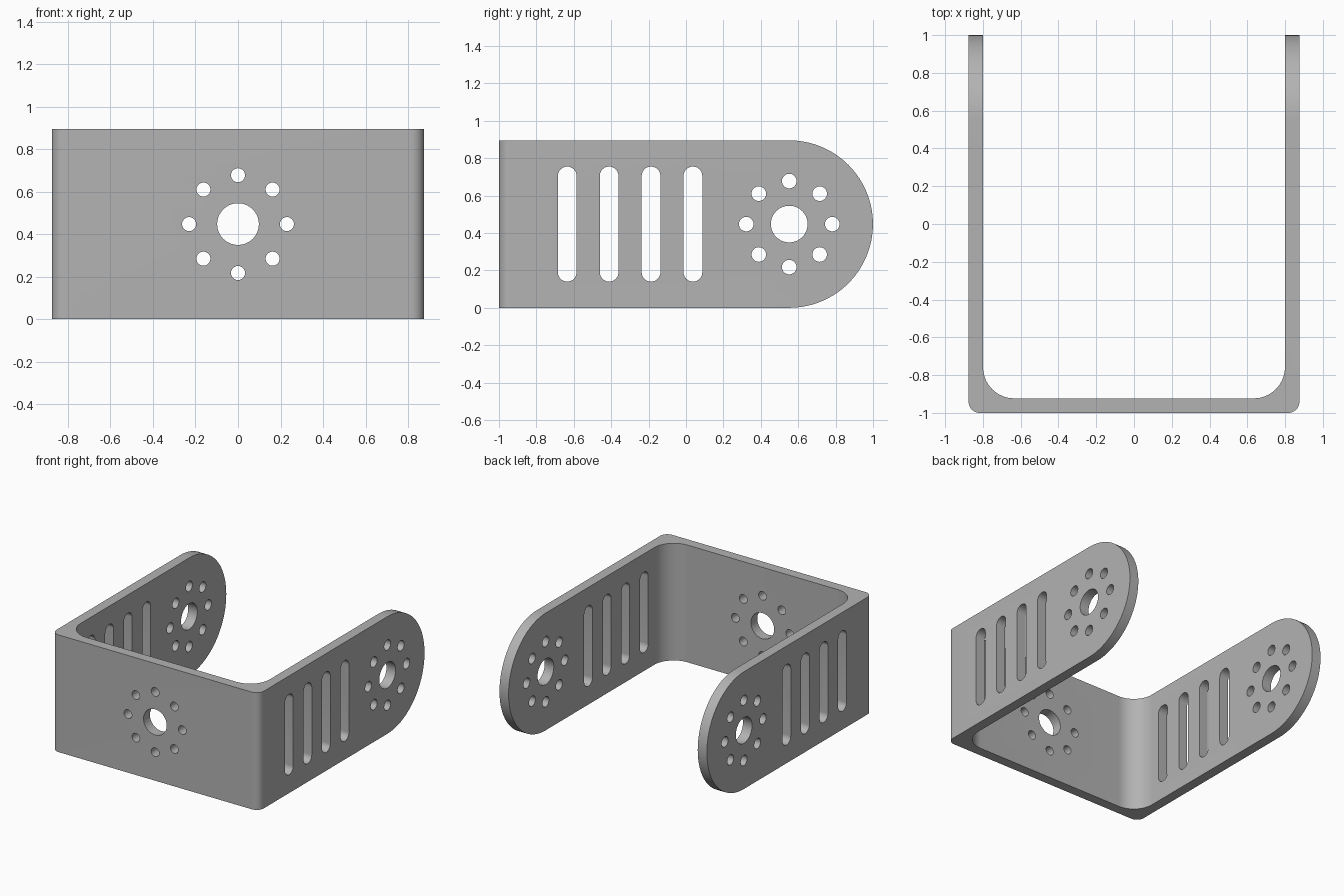
import bpy
import bmesh
from math import cos, sin, pi, radians
from mathutils import Vector

cube = bpy.data.objects.get("Cube")
if cube:
    bpy.data.objects.remove(cube, do_unlink=True)

WIDTH, HEIGHT, WALL = 0.876, 0.895, 0.077
MID = HEIGHT / 2
INNER = WIDTH - WALL
PIVOT = 0.552  # centre of the rounded arm ends


def arc(u, v, r, start, end, steps):
    """Points on an arc, angles in degrees."""
    angles = [radians(start + (end - start) * i / steps) for i in range(steps + 1)]
    return [(u + r * cos(a), v + r * sin(a)) for a in angles]


def circle(u, v, r, steps=48):
    return arc(u, v, r, 0, 360, steps)[:-1]


def slot(u, low, high, r):
    return arc(u, high - r, r, 0, 180, 20) + arc(u, low + r, r, 180, 360, 20)


def bolt_pattern(u, v, small):
    """Centre bore with a ring of eight bolt holes."""
    ring = circle(u, v, 0.23, 8)
    return [circle(u, v, 0.098, 64)] + [circle(a, b, small, 32) for a, b in ring]


def add_prism(bm, outline, axis, start, end):
    """Extrude a 2D outline along the x, y or z axis."""
    place = {"x": lambda u, v: (start, u, v),
             "y": lambda u, v: (u, start, v),
             "z": lambda u, v: (u, v, start)}[axis]
    face = bm.faces.new([bm.verts.new(place(u, v)) for u, v in outline])
    push = Vector([end - start if axis == a else 0 for a in "xyz"])
    top = bmesh.ops.extrude_face_region(bm, geom=[face])
    verts = [g for g in top["geom"] if isinstance(g, bmesh.types.BMVert)]
    bmesh.ops.translate(bm, vec=push, verts=verts)


def make_object(name, prisms):
    bm = bmesh.new()
    for prism in prisms:
        add_prism(bm, *prism)
    bmesh.ops.recalc_face_normals(bm, faces=bm.faces)
    mesh = bpy.data.meshes.new(name)
    bm.to_mesh(mesh)
    bm.free()
    obj = bpy.data.objects.new(name, mesh)
    bpy.context.collection.objects.link(obj)
    return obj


def boolean(target, cutter, operation):
    cutter.hide_render = True
    mod = target.modifiers.new(cutter.name, "BOOLEAN")
    mod.object, mod.operation, mod.solver = cutter, operation, "EXACT"
    bpy.ops.object.modifier_apply(modifier=mod.name)
    bpy.data.objects.remove(cutter, do_unlink=True)


# U-shaped plate with rounded bends
OUT_R, IN_R = 0.06, 0.165
front = -1 + WALL
half = ([(WIDTH, 1)] + arc(WIDTH - OUT_R, -1 + OUT_R, OUT_R, 0, -90, 12))
inside = (arc(INNER - IN_R, front + IN_R, IN_R, -90, 0, 16) + [(INNER, 1)])
outline = (half + [(-x, y) for x, y in reversed(half)]
           + [(-x, y) for x, y in reversed(inside)] + inside)
bracket = make_object("bracket", [(outline, "z", 0, HEIGHT)])
bpy.context.view_layer.objects.active = bracket
bracket.select_set(True)

# Rounded arm ends
side = [(-1.2, HEIGHT + 0.2), (-1.2, -0.2), (0.3, -0.2), (0.3, 0)]
side = [(-1.2, HEIGHT), (-1.2, 0)] + arc(PIVOT, MID, MID, -90, 90, 64)
boolean(bracket, make_object("arm_shape", [(side, "x", -1, 1)]), "INTERSECT")

# Bolt holes and slots
arm_holes = bolt_pattern(PIVOT, MID, 0.039)
arm_holes += [slot(-0.635 + 0.224 * i, 0.14, 0.755, 0.05) for i in range(4)]
holes = [(hole, "x", -1, 1) for hole in arm_holes]
holes += [(hole, "y", -1.1, -0.75) for hole in bolt_pattern(0, MID, 0.033)]
boolean(bracket, make_object("hole_cutter", holes), "DIFFERENCE")

# Grey metal
grey = bpy.data.materials.new("grey_metal")
grey.use_nodes = True
color = (0.45, 0.45, 0.45, 1)
grey.diffuse_color = color
grey.node_tree.nodes["Principled BSDF"].inputs["Base Color"].default_value = color
bracket.data.materials.clear()
bracket.data.materials.append(grey)
bpy.ops.object.shade_smooth_by_angle(angle=radians(30))
